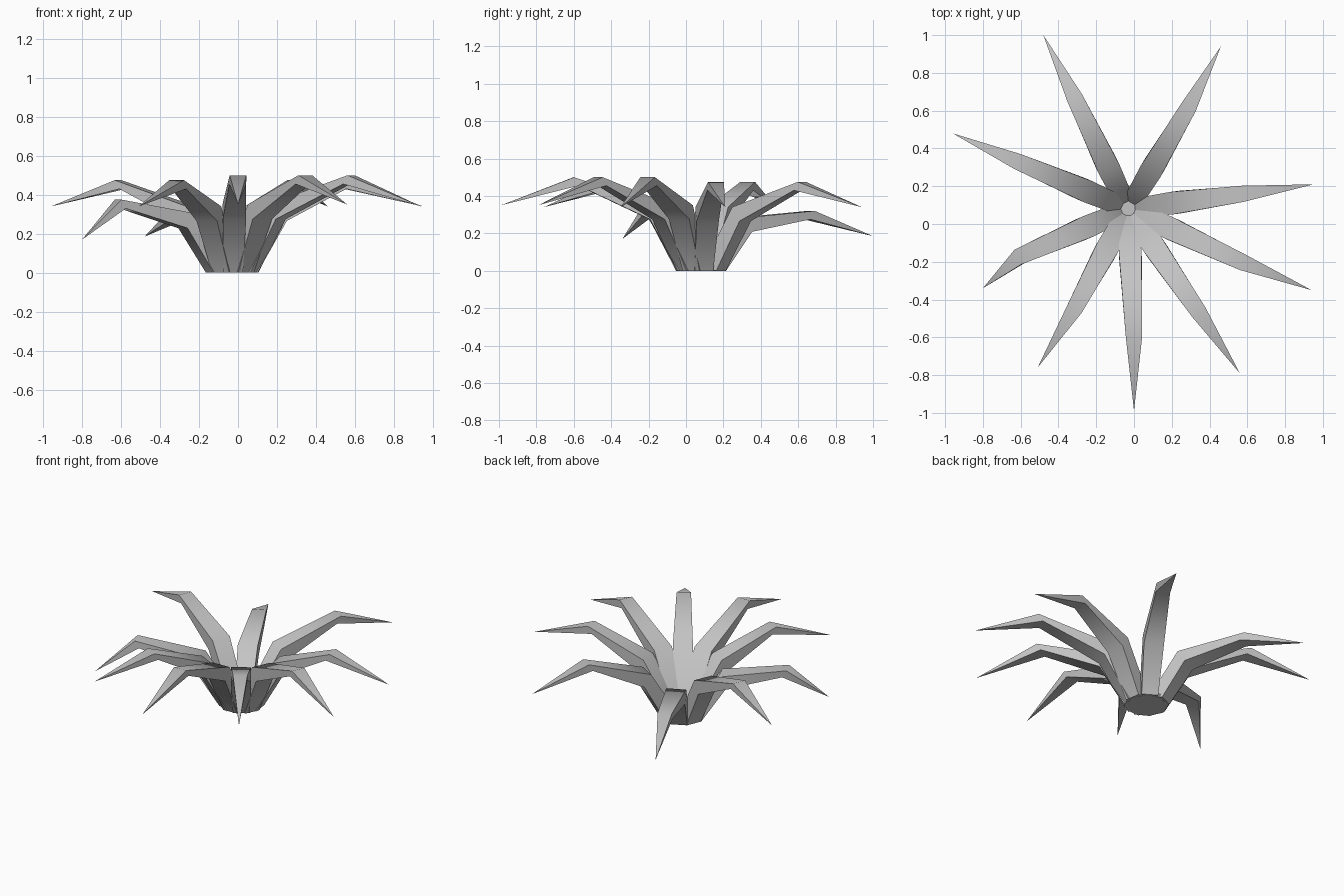
import bpy, bmesh, math
from mathutils import Vector

cube = bpy.data.objects.get("Cube")
if cube:
    bpy.data.objects.remove(cube, do_unlink=True)

# Single grey material
grey = bpy.data.materials.new("leaf_grey")
grey.use_nodes = True
colour = (0.55, 0.55, 0.55, 1)
grey.diffuse_color = colour
grey.node_tree.nodes["Principled BSDF"].inputs["Base Color"].default_value = colour

ROOT = Vector((-0.03, 0.08, 0))


def finish(name, bm):
    bmesh.ops.recalc_face_normals(bm, faces=bm.faces)
    mesh = bpy.data.meshes.new(name)
    bm.to_mesh(mesh)
    bm.free()
    mesh.materials.append(grey)
    obj = bpy.data.objects.new(name, mesh)
    bpy.context.collection.objects.link(obj)
    bpy.ops.object.select_all(action='DESELECT')
    obj.select_set(True)
    bpy.context.view_layer.objects.active = obj
    bpy.ops.object.shade_smooth_by_angle(angle=math.radians(55))
    return obj


def leaf(name, knee, tip):
    """Thick strap leaf: rises steeply, bends outward, then droops to a point."""
    knee, tip = Vector(knee), Vector(tip)
    out = Vector((knee.x - ROOT.x, knee.y - ROOT.y, 0))
    reach = out.length
    out.normalize()
    side = Vector((-out.y, out.x, 0))
    bend_z = 0.165 + 0.37 * knee.z
    # half width, upper (radius, height), lower (radius, height)
    sections = [
        (0.05, (0.03, 0.01), (0.125, 0)),
        (0.06, (0.23, bend_z), (0.275, bend_z - 0.075)),
        (0.043, (reach, knee.z), (reach - 0.025, knee.z - 0.045)),
    ]
    bm = bmesh.new()
    rings = []
    for half, upper, lower in sections:
        ring = []
        for (r, z), sign in ((upper, -1), (upper, 1), (lower, 1), (lower, -1)):
            p = ROOT + out * r + side * half * sign
            p.z = z
            ring.append(bm.verts.new(p))
        rings.append(ring)
    bm.faces.new(rings[0])
    for a, b in zip(rings, rings[1:]):
        for i in range(4):
            j = (i + 1) % 4
            bm.faces.new((a[i], a[j], b[j], b[i]))
    point = bm.verts.new(tip)
    for i in range(4):
        bm.faces.new((rings[-1][i], rings[-1][(i + 1) % 4], point))
    return finish(name, bm)


# Leaves fanning out around the root: knee and tip positions
leaves = {
    "front_leaf": ((0, -0.6, 0.5), (0, -0.99, 0.35)),
    "front_left_leaf": ((0.345, -0.47, 0.5), (0.56, -0.79, 0.35)),
    "left_front_leaf": ((0.58, -0.205, 0.5), (0.94, -0.35, 0.34)),
    "left_back_leaf": ((0.575, 0.16, 0.475), (0.95, 0.21, 0.34)),
    "back_left_leaf": ((0.29, 0.62, 0.475), (0.46, 0.94, 0.34)),
    "back_right_leaf": ((-0.315, 0.67, 0.32), (-0.48, 1.0, 0.185)),
    "right_back_leaf": ((-0.615, 0.33, 0.475), (-0.96, 0.48, 0.34)),
    "right_front_leaf": ((-0.615, -0.175, 0.375), (-0.8, -0.34, 0.17)),
    "front_right_leaf": ((-0.315, -0.45, 0.475), (-0.51, -0.76, 0.34)),
}
for name, (knee, tip) in leaves.items():
    leaf(name, knee, tip)

# Nine-sided root plate closing the underside
bm = bmesh.new()
bmesh.ops.create_cone(bm, cap_ends=True, segments=9, radius1=0.12,
                      radius2=0.125, depth=0.02)
bmesh.ops.translate(bm, verts=bm.verts, vec=ROOT + Vector((0, 0, 0.01)))
finish("root_plate", bm)
